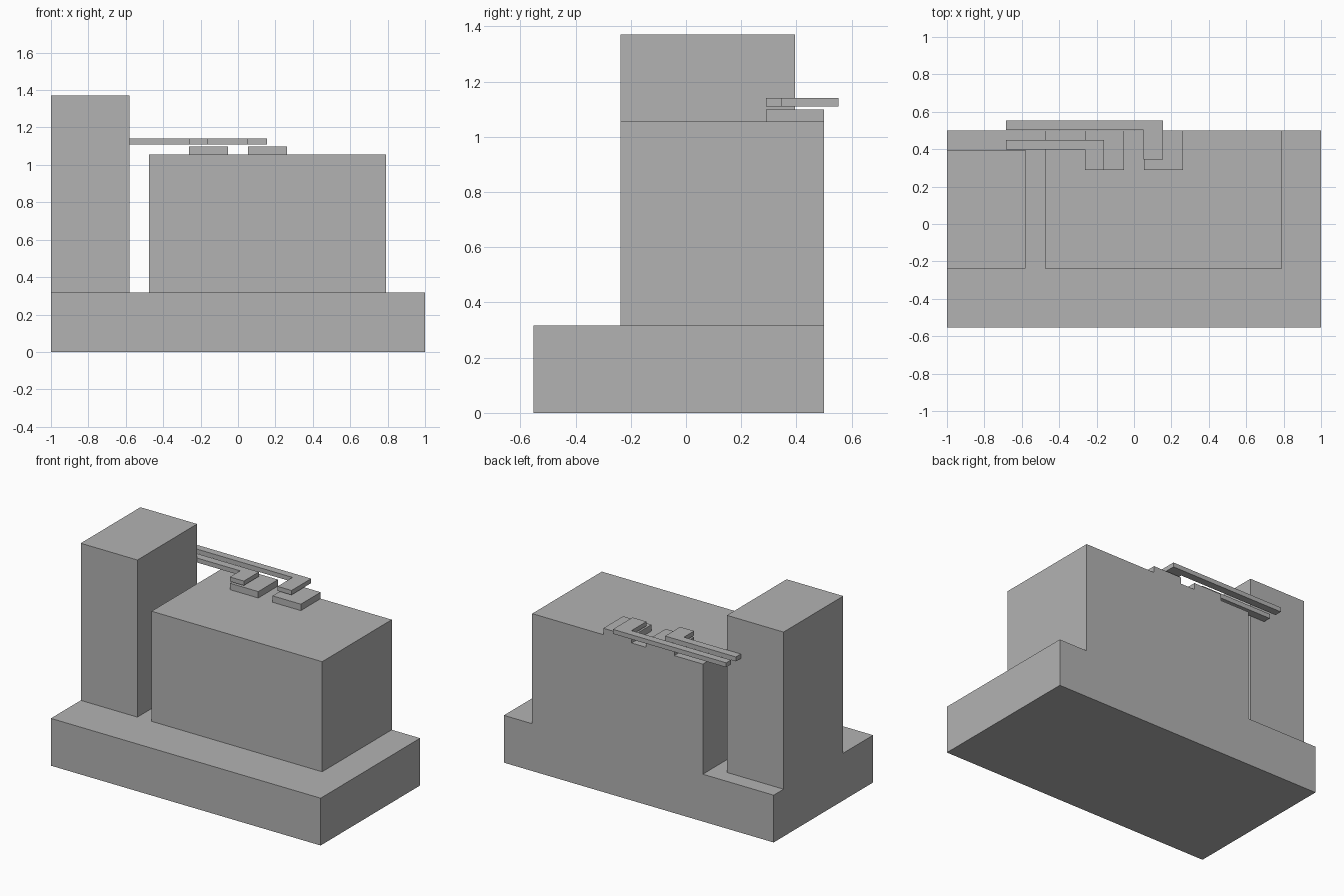
import bpy
import bmesh

if "Cube" in bpy.data.objects:
    bpy.data.objects.remove(bpy.data.objects["Cube"], do_unlink=True)

grey = bpy.data.materials.new("plain grey")
grey.use_nodes = True
colour = (0.45, 0.45, 0.45, 1)
grey.diffuse_color = colour
grey.node_tree.nodes["Principled BSDF"].inputs["Base Color"].default_value = colour


def prism(name, outline, bottom, top):
    """Extrude a flat outline from bottom to top."""
    bm = bmesh.new()
    face = bm.faces.new([bm.verts.new((x, y, bottom)) for x, y in outline])
    result = bmesh.ops.extrude_face_region(bm, geom=[face])
    for item in result["geom"]:
        if isinstance(item, bmesh.types.BMVert):
            item.co.z = top
    bmesh.ops.recalc_face_normals(bm, faces=bm.faces)
    mesh = bpy.data.meshes.new(name)
    bm.to_mesh(mesh)
    bm.free()
    mesh.materials.append(grey)
    obj = bpy.data.objects.new(name, mesh)
    bpy.context.collection.objects.link(obj)
    return obj


def box(name, x0, x1, y0, y1, z0, z1):
    return prism(name, [(x0, y0), (x1, y0), (x1, y1), (x0, y1)], z0, z1)


def hooked_arm(name, start, end, leg_width, front, inner, back):
    """Long thin bar with a leg turned towards the front at its left end."""
    leg = end - leg_width
    outline = [(start, inner), (leg, inner), (leg, front),
               (end, front), (end, back), (start, back)]
    return prism(name, outline, 1.11, 1.14)


BASE_TOP, BLOCK_TOP = 0.317, 1.055

# Main masses
box("base", -1, 1, -0.553, 0.5, 0, BASE_TOP)
box("column", -1, -0.58, -0.237, 0.395, BASE_TOP, 1.37)
box("main_block", -0.475, 0.79, -0.237, 0.5, BASE_TOP, BLOCK_TOP)

# Pair of pads on the block
for side, x in (("right", -0.263), ("left", 0.053)):
    box(side + "_pad", x, x + 0.21, 0.29, 0.5, BLOCK_TOP, 1.098)

# Pair of flat arms hovering over the pads
hooked_arm("inner_arm", -0.685, -0.16, 0.103, 0.29, 0.398, 0.45)
hooked_arm("outer_arm", -0.685, 0.155, 0.103, 0.345, 0.503, 0.553)
